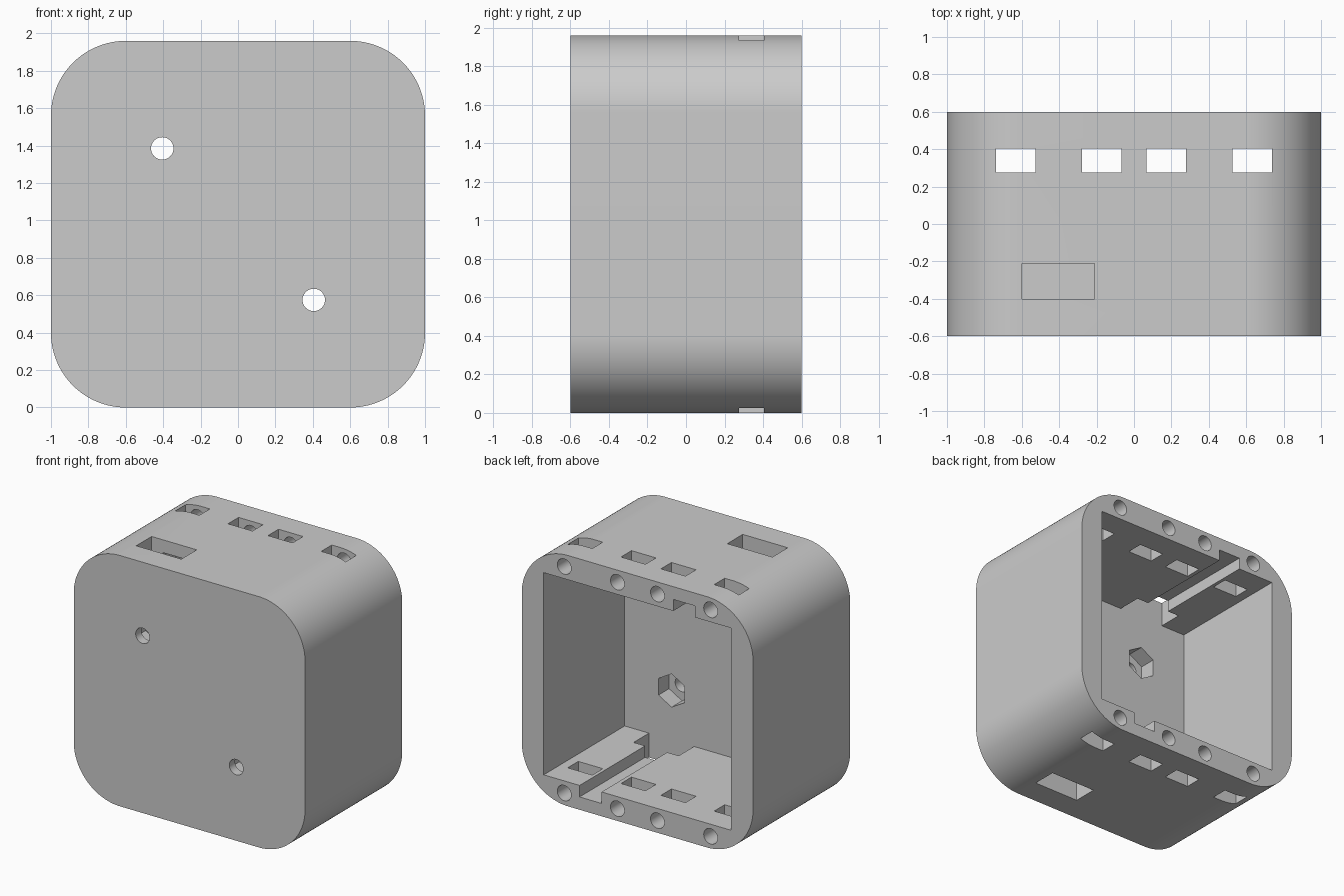
import bpy, bmesh
from math import pi, cos, sin
from mathutils import Matrix, Vector

if "Cube" in bpy.data.objects:
    bpy.data.objects.remove(bpy.data.objects["Cube"], do_unlink=True)

W, D, MID, R = 1.0, 0.6, 0.98, 0.4     # half width, half depth, half height, corner radius
WALL = 0.19                            # thickness of the side walls
FLOOR_Y = -0.4                         # inner side of the front wall

grey = bpy.data.materials.new("light_grey")
grey.use_nodes = True
grey.diffuse_color = (0.6, 0.6, 0.6, 1)
grey.node_tree.nodes["Principled BSDF"].inputs["Base Color"].default_value = (0.6, 0.6, 0.6, 1)


def prism(name, outline, y0, y1):
    """Extrude an (x, z) outline along y; z is measured from the middle."""
    bm = bmesh.new()
    face = bm.faces.new([bm.verts.new((x, y0, z + MID)) for x, z in outline])
    new = bmesh.ops.extrude_face_region(bm, geom=[face])["geom"]
    for v in new:
        if isinstance(v, bmesh.types.BMVert):
            v.co.y = y1
    bmesh.ops.recalc_face_normals(bm, faces=bm.faces)
    mesh = bpy.data.meshes.new(name)
    bm.to_mesh(mesh)
    bm.free()
    obj = bpy.data.objects.new(name, mesh)
    bpy.context.collection.objects.link(obj)
    mesh.materials.append(grey)
    return obj


def rect(x0, x1, z0, z1):
    return [(x0, z0), (x1, z0), (x1, z1), (x0, z1)]


def ring(cx, cz, r, n):
    """Regular polygon with a corner pointing up."""
    return [(cx + r * sin(2 * pi * i / n), cz + r * cos(2 * pi * i / n)) for i in range(n)]


# Rounded square body
N = 32
outline = []
for k, (sx, sz) in enumerate([(1, 1), (-1, 1), (-1, -1), (1, -1)]):
    for i in range(N + 1):
        a = (k + i / N) * pi / 2
        outline.append((sx * (W - R) + R * cos(a), sz * (MID - R) + R * sin(a)))
body = prism("box_body", outline, -D, D)

# Cavity open at the back
IX, IZ = W - WALL, MID - WALL
cutters = [prism("cavity_cutter", rect(-IX, IX, -IZ, IZ), FLOOR_Y, D + 0.1)]

# Nut slots through top and bottom, with screw holes from the back rim
for x in (-0.633, -0.173, 0.173, 0.633):
    cutters.append(prism("slot_cutter", rect(x - 0.106, x + 0.106, -1.2, 1.2), 0.275, 0.405))
    for s in (1, -1):
        cutters.append(prism("screw_cutter", ring(x, s * (MID - WALL / 2), 0.06, 32), 0.34, D + 0.1))

# Cable opening, cable channel, bolt hole and hex nut recess: low at +x, high at -x
for s in (1, -1):
    def band(x0, x1, z0, z1):
        return rect(*sorted((s * x0, s * x1)), *sorted((s * z0, s * z1)))
    cutters += [
        prism("opening_cutter", band(0.21, 0.6, -1.2, -0.6), FLOOR_Y, -0.21),
        prism("channel_cutter", band(0.31, 0.5, -IZ - 0.09, -0.6), -0.3, D + 0.1),
        prism("bolt_cutter", ring(s * 0.405, -s * 0.405, 0.06, 32), -0.8, -0.2),
        prism("nut_cutter", ring(s * 0.405, -s * 0.405, 0.13, 6), -0.53, -0.2),
    ]

# Cut everything out of the body, then drop the cutters
for c in cutters:
    mod = body.modifiers.new(c.name, "BOOLEAN")
    mod.object = c
    mod.operation = "DIFFERENCE"
    mod.solver = "EXACT"
    c.hide_render = True
bpy.context.view_layer.update()
result = bpy.data.meshes.new_from_object(body.evaluated_get(bpy.context.evaluated_depsgraph_get()))
body.modifiers.clear()
body.data = result
for c in cutters:
    bpy.data.objects.remove(c, do_unlink=True)

# Smooth rounded walls, sharp edges elsewhere
for o in bpy.context.selected_objects:
    o.select_set(False)
body.select_set(True)
bpy.context.view_layer.objects.active = body
bpy.ops.object.shade_smooth_by_angle()
